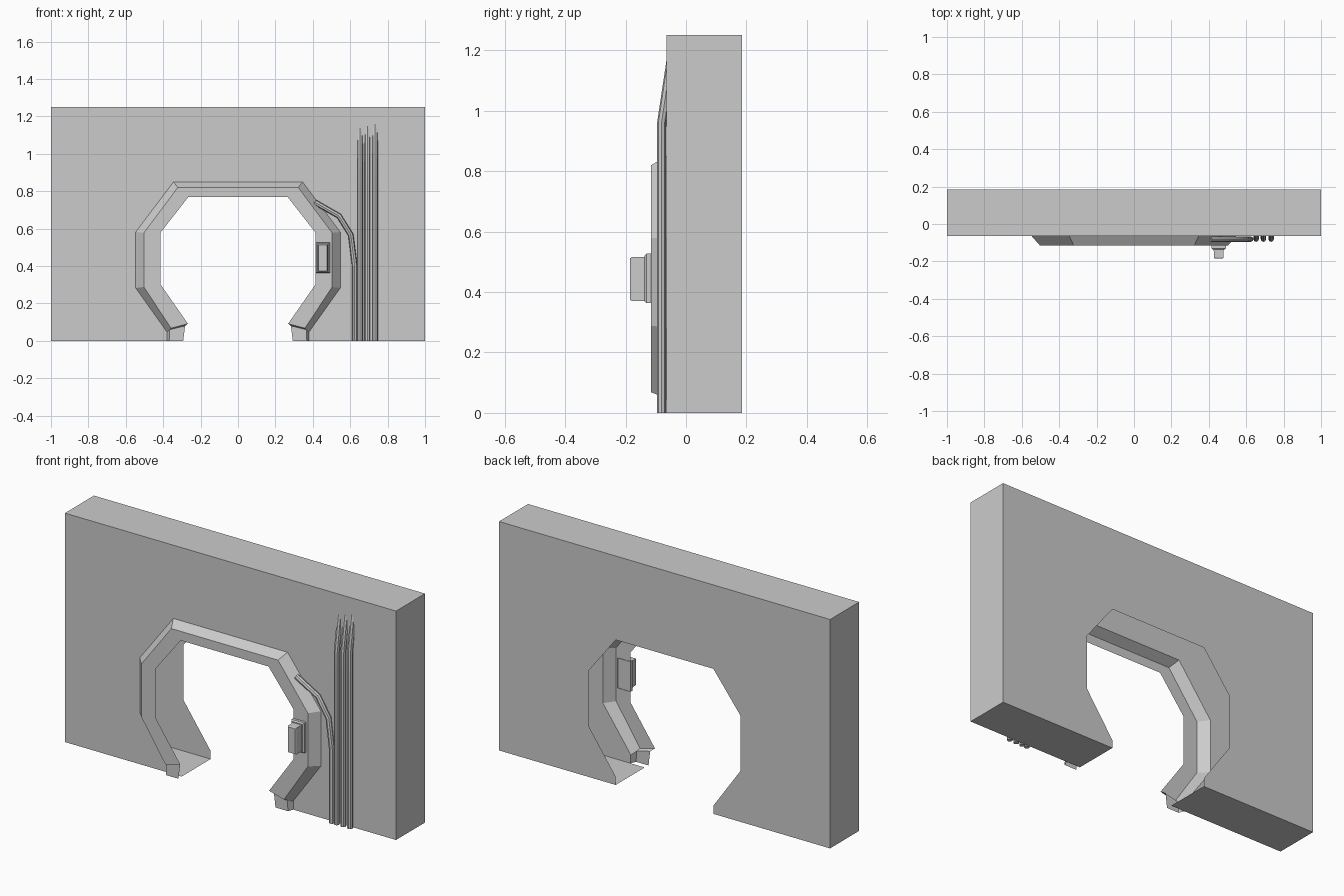
import bpy, bmesh

if "Cube" in bpy.data.objects:
    bpy.data.objects.remove(bpy.data.objects["Cube"])

FRONT, BACK, TOP = -0.065, 0.185, 1.25


def make_object(name, verts, faces):
    mesh = bpy.data.meshes.new(name)
    mesh.from_pydata(verts, [], faces)
    mesh.update()
    obj = bpy.data.objects.new(name, mesh)
    bpy.context.collection.objects.link(obj)
    return obj


# Frame sections on the right side, floor to top: outer, middle, inner edge
F = FRONT
half = [
    [(0.380, F, 0.000), (0.368, -0.095, 0.000), (0.293, -0.095, 0.000)],
    [(0.380, F, 0.045), (0.365, -0.095, 0.060), (0.283, -0.095, 0.080)],
    [(0.380, F, 0.048), (0.358, -0.115, 0.068), (0.268, -0.115, 0.092)],
    [(0.547, F, 0.283), (0.503, -0.115, 0.288), (0.415, -0.115, 0.303)],
    [(0.547, F, 0.582), (0.503, -0.115, 0.578), (0.415, -0.115, 0.578)],
    [(0.345, F, 0.850), (0.322, -0.115, 0.820), (0.265, -0.115, 0.770)],
]
rings = half + [[(-x, y, z) for x, y, z in r] for r in reversed(half)]
faces = []
for i in range(len(rings) - 1):
    for j in range(2):
        a, b = i * 3 + j, (i + 1) * 3 + j
        faces.append((a, b, b + 1, a + 1))
make_object("door_frame", [p for r in rings for p in r], faces)


# Hollow wall: panels with an arched notch, open inside the doorway
def panel(y, notch):
    right = [(x, y, z) for x, z in notch]
    left = [(-x, y, z) for x, y, z in right]
    return ([(1, y, 0), (1, y, TOP), (-1, y, TOP), (-1, y, 0)]
            + left + right[::-1])


front_notch = [(half[k][0][0], half[k][0][2]) for k in (0, 2, 3, 4, 5)]
back_notch = [(0.295, 0), (0.295, 0.045), (0.46, 0.28), (0.46, 0.578), (0.295, 0.792)]
polys = [
    panel(FRONT, front_notch),
    panel(BACK, back_notch)[::-1],
    [(-1, F, TOP), (1, F, TOP), (1, BACK, TOP), (-1, BACK, TOP)],
    [(1, F, 0), (1, BACK, 0), (1, BACK, TOP), (1, F, TOP)],
    [(-1, F, 0), (-1, F, TOP), (-1, BACK, TOP), (-1, BACK, 0)],
    [(0.295, F, 0), (0.295, BACK, 0), (1, BACK, 0), (1, F, 0)],
    [(-1, F, 0), (-1, BACK, 0), (-0.295, BACK, 0), (-0.295, F, 0)],
]
verts, faces = [], []
for p in polys:
    faces.append(tuple(range(len(verts), len(verts) + len(p))))
    verts += p
wall = make_object("wall", verts, faces)
bm = bmesh.new()
bm.from_mesh(wall.data)
bmesh.ops.remove_doubles(bm, verts=bm.verts, dist=0.0005)
bm.to_mesh(wall.data)
bm.free()


# Control box: stacked rectangular sections (y, half width, half height)
def stacked_box(name, cx, cz, sections):
    verts, faces = [], []
    for y, w, h in sections:
        verts += [(cx - w, y, cz - h), (cx + w, y, cz - h),
                  (cx + w, y, cz + h), (cx - w, y, cz + h)]
    for i in range(len(sections) - 1):
        for j in range(4):
            a, b = i * 4, (i + 1) * 4
            k = (j + 1) % 4
            faces.append((a + j, a + k, b + k, b + j))
    n = len(verts)
    faces.append((n - 4, n - 3, n - 2, n - 1))
    return make_object(name, verts, faces)


stacked_box("control_base", 0.453, 0.445,
            [(-0.112, 0.039, 0.082), (-0.130, 0.039, 0.082), (-0.137, 0.032, 0.076)])
stacked_box("control_button", 0.453, 0.443,
            [(-0.135, 0.027, 0.073), (-0.180, 0.025, 0.072), (-0.185, 0.022, 0.069)])


# Pipes running up the wall
def pipe(name, points, radius=0.0145):
    curve = bpy.data.curves.new(name, 'CURVE')
    curve.dimensions = '3D'
    curve.bevel_depth = radius
    curve.bevel_resolution = 2
    curve.use_fill_caps = True
    spline = curve.splines.new('POLY')
    spline.points.add(len(points) - 1)
    for sp, p in zip(spline.points, points):
        sp.co = (*p, 1)
    obj = bpy.data.objects.new(name, curve)
    bpy.context.collection.objects.link(obj)
    bpy.ops.object.select_all(action='DESELECT')
    obj.select_set(True)
    bpy.context.view_layer.objects.active = obj
    bpy.ops.object.convert(target='MESH')
    bpy.ops.object.shade_smooth_by_angle()


PY = -0.081
for n, x in enumerate((0.653, 0.692, 0.733)):
    lift = n * 0.01
    pipe(f"pipe_{n + 1}", [(x, PY, 0), (x, PY, 0.41), (x, PY, 0.82),
                           (x, PY, 0.94 + lift), (x, -0.051, 1.14 + lift)])

# Bent pipe leading into the frame
pipe("bent_pipe", [(0.624, PY, 0), (0.624, PY, 0.40), (0.603, PY, 0.567),
                   (0.540, PY, 0.668), (0.410, PY, 0.742)])
